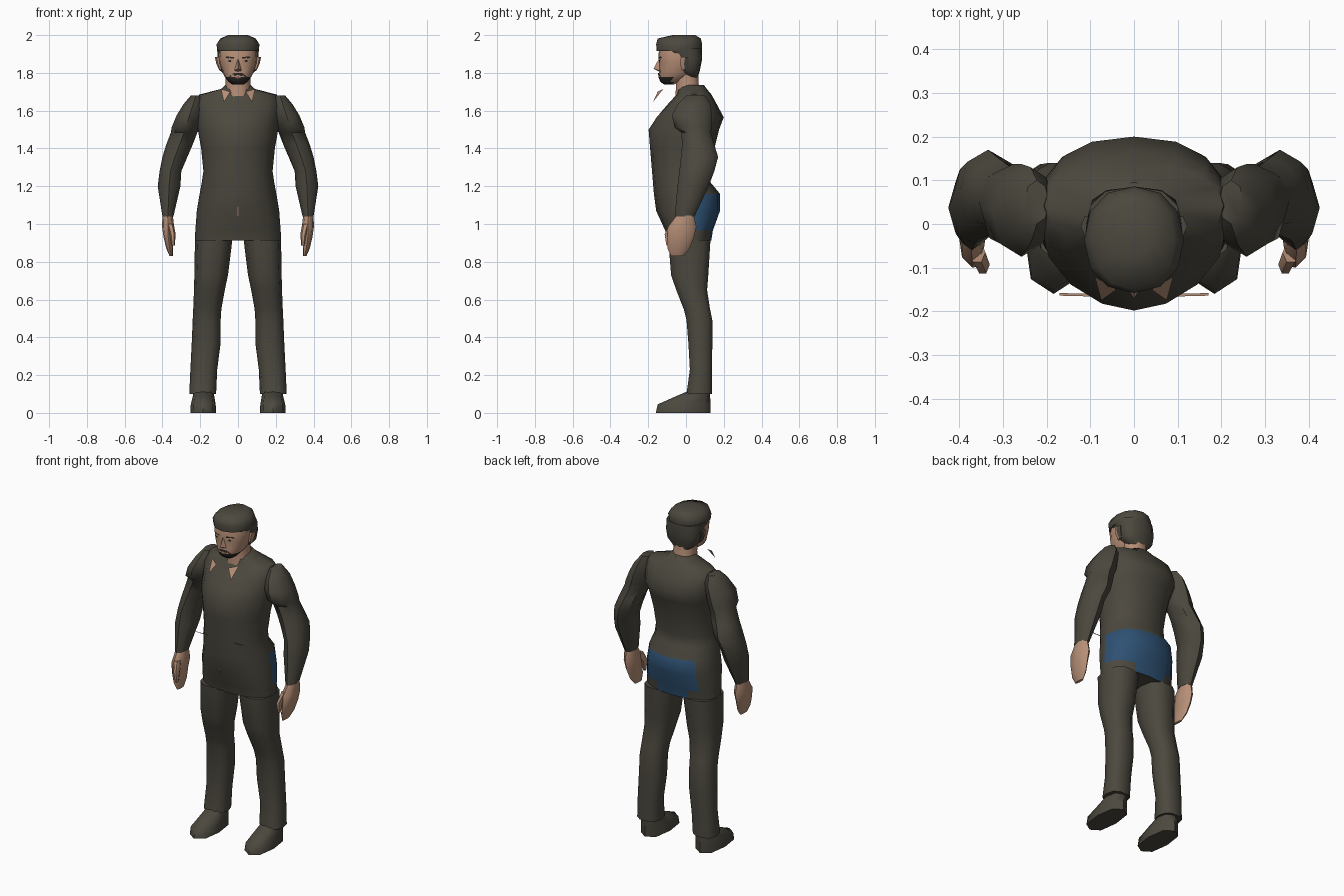
import bpy, bmesh, math
from mathutils import Vector
from mathutils.bvhtree import BVHTree


def material(name, rgb):
    m = bpy.data.materials.new(name)
    m.diffuse_color = (*rgb, 1)
    return m


CLOTH = material("dark olive cloth", (0.072, 0.065, 0.049))
SKIN = material("skin", (0.47, 0.275, 0.185))
BLUE = material("blue seat", (0.027, 0.082, 0.17))
BEARD = material("dark beard", (0.025, 0.021, 0.018))
EYE = material("eye grey", (0.3, 0.24, 0.2))
LIP = material("lip", (0.3, 0.13, 0.1))


def finish(name, bm, mats, rule=None, angle=50):
    bmesh.ops.recalc_face_normals(bm, faces=bm.faces)
    if rule:
        for f in bm.faces:
            f.material_index = rule(f.calc_center_median())
    me = bpy.data.meshes.new(name)
    bm.to_mesh(me)
    bm.free()
    for m in mats:
        me.materials.append(m)
    ob = bpy.data.objects.new(name, me)
    bpy.context.collection.objects.link(ob)
    bpy.ops.object.select_all(action='DESELECT')
    ob.select_set(True)
    bpy.context.view_layer.objects.active = ob
    bpy.ops.object.shade_smooth_by_angle(angle=math.radians(angle))
    return ob


def loft(name, rings, mats, sides=12, power=2.2, side=1, rule=None, angle=50):
    """Skin horizontal sections (z, x0, x1, y0, y1[, front roundness])."""
    bm = bmesh.new()
    loops = []
    for z, x0, x1, y0, y1, *front in rings:
        loop = []
        for k in range(sides):
            a = 2 * math.pi * k / sides
            c, s = math.cos(a), math.sin(a)
            p = front[0] if front and s < -0.01 else power
            u = math.copysign(abs(c) ** (2 / p), c)
            v = math.copysign(abs(s) ** (2 / p), s)
            x = (x0 + x1) / 2 + u * (x1 - x0) / 2
            loop.append(bm.verts.new((side * x, (y0 + y1) / 2 + v * (y1 - y0) / 2, z)))
        loops.append(loop)
    for a, b in zip(loops, loops[1:]):
        for k in range(sides):
            j = (k + 1) % sides
            bm.faces.new((a[k], a[j], b[j], b[k]))
    bm.faces.new(loops[0])
    bm.faces.new(loops[-1])
    return finish(name, bm, mats, rule, angle)


def centred(rows):
    return [(z, -r, r, *rest) for z, r, *rest in rows]


def polygon(name, pts, mat):
    bm = bmesh.new()
    bm.faces.new([bm.verts.new(p) for p in pts])
    return finish(name, bm, [mat])


# Torso and pelvis, with a blue seat that dips in the middle of the back
def seat_rule(c):
    low = 0.965 if abs(c.x) > 0.06 else 0.92
    return int(low < c.z < 1.16 and c.y > (0.04 if c.x > 0 else 0.12))


loft("torso", centred([
    (0.912, 0.228, -0.098, 0.134), (0.965, 0.226, -0.11, 0.142), (1.07, 0.218, -0.158, 0.18, 2.1),
    (1.16, 0.203, -0.17, 0.18, 2), (1.22, 0.192, -0.175, 0.13, 2), (1.28, 0.183, -0.18, 0.13, 2),
    (1.40, 0.195, -0.19, 0.15, 1.9), (1.50, 0.213, -0.198, 0.175, 1.8),
    (1.565, 0.222, -0.155, 0.2, 1.9), (1.63, 0.222, -0.10, 0.165), (1.685, 0.205, -0.05, 0.135),
    (1.715, 0.09, -0.045, 0.11), (1.735, 0.068, -0.03, 0.095)]),
    [CLOTH, BLUE], sides=16, power=2.3, rule=seat_rule)

# Limbs
LEG = [(0.10, 0.116, 0.258, 0.0, 0.14), (0.23, 0.11, 0.252, 0.018, 0.14),
       (0.37, 0.092, 0.245, 0.01, 0.142), (0.49, 0.092, 0.24, 0.0, 0.142),
       (0.55, 0.088, 0.237, -0.015, 0.13), (0.65, 0.07, 0.233, -0.055, 0.115),
       (0.73, 0.053, 0.231, -0.083, 0.122), (0.915, 0.03, 0.228, -0.098, 0.134)]
SHOE = [(0.0, 0.116, 0.252, -0.16, 0.13), (0.045, 0.118, 0.25, -0.15, 0.13),
        (0.085, 0.125, 0.24, -0.06, 0.128), (0.115, 0.13, 0.235, 0.01, 0.125)]
ARM = [(1.04, 0.342, 0.40, -0.06, 0.045), (1.20, 0.305, 0.425, -0.045, 0.12),
       (1.28, 0.3, 0.415, -0.035, 0.15), (1.355, 0.268, 0.40, -0.027, 0.17),
       (1.42, 0.24, 0.38, -0.02, 0.15), (1.485, 0.215, 0.355, -0.025, 0.132),
       (1.51, 0.2, 0.352, -0.06, 0.137), (1.575, 0.19, 0.325, -0.075, 0.137),
       (1.635, 0.185, 0.288, -0.045, 0.13), (1.68, 0.195, 0.25, 0.0, 0.10)]
HAND = [(0.83, 0.345, 0.362, -0.08, -0.015), (0.87, 0.343, 0.38, -0.098, 0.02),
        (0.93, 0.345, 0.394, -0.1, 0.043), (0.985, 0.338, 0.402, -0.095, 0.055),
        (1.045, 0.345, 0.4, -0.05, 0.042)]
THUMB = [(0.885, 0.335, 0.352, -0.105, -0.085), (0.945, 0.33, 0.362, -0.116, -0.07),
         (1.0, 0.34, 0.378, -0.09, -0.04)]
for tag, s in (("left", 1), ("right", -1)):
    loft(tag + "_leg", LEG, [CLOTH], 10, 2.5, s)
    loft(tag + "_shoe", SHOE, [CLOTH], 8, 2.6, s, angle=60)
    loft(tag + "_arm", ARM, [CLOTH], 8, 2.1, s)
    loft(tag + "_hand", HAND, [SKIN], 8, 2.3, s)
    loft(tag + "_thumb", THUMB, [SKIN], 6, 2, s)
    # Ear, covered by hair behind and on top
    loft(tag + "_ear", [(1.815, 0.085, 0.1, -0.025, 0.01), (1.85, 0.085, 0.115, -0.035, 0.015),
                        (1.885, 0.085, 0.122, -0.03, 0.02)], [SKIN, CLOTH], 6, 2, s,
         rule=lambda c: int(c.y > 0 or c.z > 1.88))
    # Collar tip and loose strip at the waist
    polygon(tag + "_collar_tip", [(s * 0.09, -0.12, 1.715), (s * 0.04, -0.15, 1.70),
                                  (s * 0.075, -0.175, 1.645)], SKIN)
    polygon(tag + "_waist_strip", [(s * 0.09, -0.16, 1.262), (s * 0.17, -0.158, 1.262),
                                   (s * 0.17, -0.164, 1.262), (s * 0.09, -0.166, 1.262)], SKIN)

# Zip pull
polygon("zip_pull", [(-0.004, -0.172, 1.04), (0.004, -0.172, 1.04),
                     (0.004, -0.175, 1.095), (-0.004, -0.175, 1.095)], SKIN)

# Neck and head, bearded around the chin
loft("neck", centred([(1.67, 0.075, -0.06, 0.09), (1.74, 0.065, -0.055, 0.07),
                      (1.83, 0.068, -0.06, 0.065)]), [SKIN], 10)
head = loft("head", centred([
    (1.738, 0.03, -0.115, -0.065), (1.753, 0.05, -0.136, -0.03), (1.778, 0.07, -0.146, 0.02),
    (1.80, 0.08, -0.143, 0.04), (1.85, 0.098, -0.142, 0.06), (1.90, 0.102, -0.147, 0.07),
    (1.95, 0.095, -0.13, 0.07)]),
    [SKIN, BEARD], 16, 2.3, rule=lambda c: int(c.z < 1.778 and c.y < -0.07))

# Hair: cap, plus the back and sideburns
loft("hair_cap", centred([
    (1.915, 0.109, -0.155, 0.083), (1.95, 0.114, -0.158, 0.086), (1.982, 0.094, -0.15, 0.078),
    (2.0, 0.052, -0.07, 0.05)]), [CLOTH], 12, 2.2, angle=70)
loft("hair_back", centred([
    (1.775, 0.055, 0.0, 0.062), (1.815, 0.098, -0.035, 0.074), (1.87, 0.107, -0.06, 0.085),
    (1.93, 0.111, -0.125, 0.086)]), [CLOTH], 12, 2.6)

# Nose wedge
bm = bmesh.new()
tip, top, l, r, base = [bm.verts.new(p) for p in (
    (0, -0.172, 1.822), (0, -0.142, 1.878), (-0.02, -0.138, 1.812),
    (0.02, -0.138, 1.812), (0, -0.138, 1.805))]
for tri in ((tip, top, l), (tip, r, top), (tip, l, base), (tip, base, r)):
    bm.faces.new(tri)
finish("nose", bm, [SKIN])

# Painted face details laid on the front of the head
tree = BVHTree.FromPolygons([v.co for v in head.data.vertices],
                            [p.vertices for p in head.data.polygons])


def patch(name, pts, mat, lift=0.004):
    out = []
    for x, z in pts:
        hit = tree.ray_cast(Vector((x, -1, z)), Vector((0, 1, 0)))[0]
        out.append((x, hit.y - lift, z))
    polygon(name, out, mat)


for tag, s in (("left", 1), ("right", -1)):
    patch(tag + "_brow", [(s * 0.02, 1.876), (s * 0.068, 1.878), (s * 0.062, 1.886),
                          (s * 0.022, 1.885)], BEARD, 0.005)
    patch(tag + "_eye", [(s * 0.025, 1.862), (s * 0.042, 1.855), (s * 0.06, 1.862),
                         (s * 0.042, 1.87)], EYE)
    patch(tag + "_pupil", [(s * 0.036, 1.857), (s * 0.05, 1.857), (s * 0.05, 1.869),
                           (s * 0.036, 1.869)], BEARD, 0.006)
    patch(tag + "_moustache", [(0, 1.79), (s * 0.04, 1.775), (s * 0.046, 1.782),
                               (s * 0.025, 1.798), (0, 1.8)], BEARD)
patch("lip", [(-0.02, 1.776), (0, 1.77), (0.02, 1.776), (0, 1.781)], LIP, 0.007)
